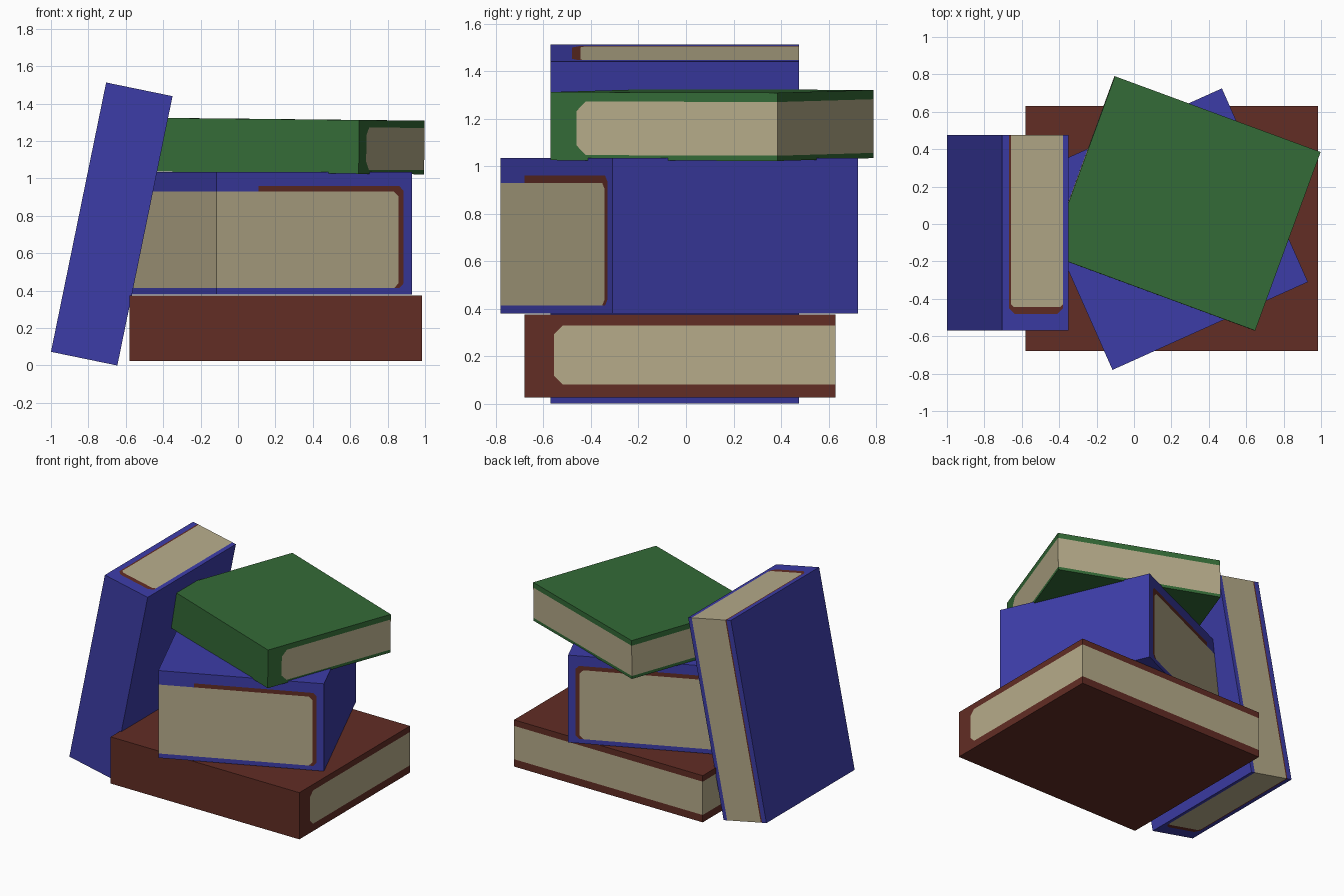
import bpy, bmesh
from mathutils import Vector, Matrix

if "Cube" in bpy.data.objects:
    bpy.data.objects.remove(bpy.data.objects["Cube"])


def material(name, rgb):
    m = bpy.data.materials.new(name)
    m.diffuse_color = (*rgb, 1)
    m.use_nodes = True
    m.node_tree.nodes["Principled BSDF"].inputs["Base Color"].default_value = m.diffuse_color
    return m


RED = material("red_brown", (0.122, 0.026, 0.018))
BLUE = material("blue", (0.046, 0.046, 0.39))
GREEN = material("green", (0.034, 0.147, 0.038))
PAGES = material("page_cream", (0.47, 0.41, 0.255))


def outline(lo, hi, m, r):
    """Page-edge outline in (depth, thickness): planes as (point, inward normal),
    with the two corners beside the spine rounded by short cuts."""
    planes = [((m, 0), (1, 0)), ((0, lo), (0, 1)), ((0, hi), (0, -1))]
    if r:
        for s, z in ((1, lo), (-1, hi)):
            planes += [((m, z + s * r), (0.5, s * 0.87)),
                       ((m + 0.42 * r, z + s * 0.42 * r), (0.71, s * 0.71)),
                       ((m + r, z), (0.87, s * 0.5))]
            planes[-3] = ((m, z + s * 0.8 * r), (0.87, s * 0.5))
            planes[-1] = ((m + 0.8 * r, z), (0.5, s * 0.87))
    return planes


def inside(planes, y, z):
    return all((y - p[0]) * n[0] + (z - p[1]) * n[1] > 0 for p, n in planes)


def book(name, origin, x_edge, y_edge, z_edge, cover, page, rim=None, rim_end=9):
    """Closed book: spine on local y = 0, page edges on the other three sides."""
    edges = [Vector(e) for e in (x_edge, y_edge, z_edge)]
    L, D, T = (e.length for e in edges)
    bm = bmesh.new()
    bmesh.ops.create_cube(bm, size=1)
    for v in bm.verts:
        v.co = Vector(((v.co.x + 0.5) * L, (v.co.y + 0.5) * D, (v.co.z + 0.5) * T))
    page = outline(*page)
    rim = outline(*rim) if rim else []
    cuts = page + rim + ([((rim_end, 0), (1, 0))] if rim else [])
    # cut the page outlines into the side faces only
    for p, n in cuts:
        bm.normal_update()
        faces = [f for f in bm.faces if abs(f.normal.z) < 0.5 and f.normal.y > -0.5]
        geom = faces + list({e for f in faces for e in f.edges}) \
            + list({v for f in faces for v in f.verts})
        bmesh.ops.bisect_plane(bm, geom=geom, dist=1e-6,
                               plane_co=(0, *p), plane_no=(0, *n))
    bm.normal_update()
    for f in bm.faces:
        c = f.calc_center_median()
        if abs(f.normal.z) > 0.5 or f.normal.y < -0.5:
            continue
        if inside(page, c.y, c.z):
            f.material_index = 1
        elif rim and c.y < rim_end and inside(rim, c.y, c.z):
            f.material_index = 2
    # place the book
    rot = Matrix([e.normalized() for e in edges]).transposed().to_4x4()
    bm.transform(Matrix.Translation(origin) @ rot)
    bmesh.ops.recalc_face_normals(bm, faces=bm.faces)
    me = bpy.data.meshes.new(name)
    bm.to_mesh(me)
    bm.free()
    for m in (cover, PAGES, RED):
        me.materials.append(m)
    ob = bpy.data.objects.new(name, me)
    bpy.context.collection.objects.link(ob)


# page / rim: thickness from, thickness to, distance from spine, corner radius
book("bottom_book", (-0.58, -0.68, 0.025), (1.565, 0, 0), (0, 1.31, 0), (0, 0, 0.35),
     RED, (0.055, 0.305, 0.125, 0.045))
book("middle_book", (0.93, -0.31, 0.38), (-0.46, 1.035, 0), (-1.045, -0.47, 0),
     (0, 0, 0.655), BLUE, (0.033, 0.55, 0.08, 0.03), (0.033, 0.58, 0.05, 0.03), 0.9)
book("top_book", (-0.455, -0.165, 1.037), (1.1, -0.405, -0.012), (0.35, 0.955, -0.003),
     (0.003, 0.0, 0.287), GREEN, (0.022, 0.248, 0.115, 0.05))
book("leaning_book", (-0.645, -0.57, 0), (0.295, 0, 1.44), (0, 1.045, 0),
     (-0.355, 0, 0.073), BLUE, (0.03, 0.315, 0.125, 0.02), (0.03, 0.325, 0.09, 0.035))
